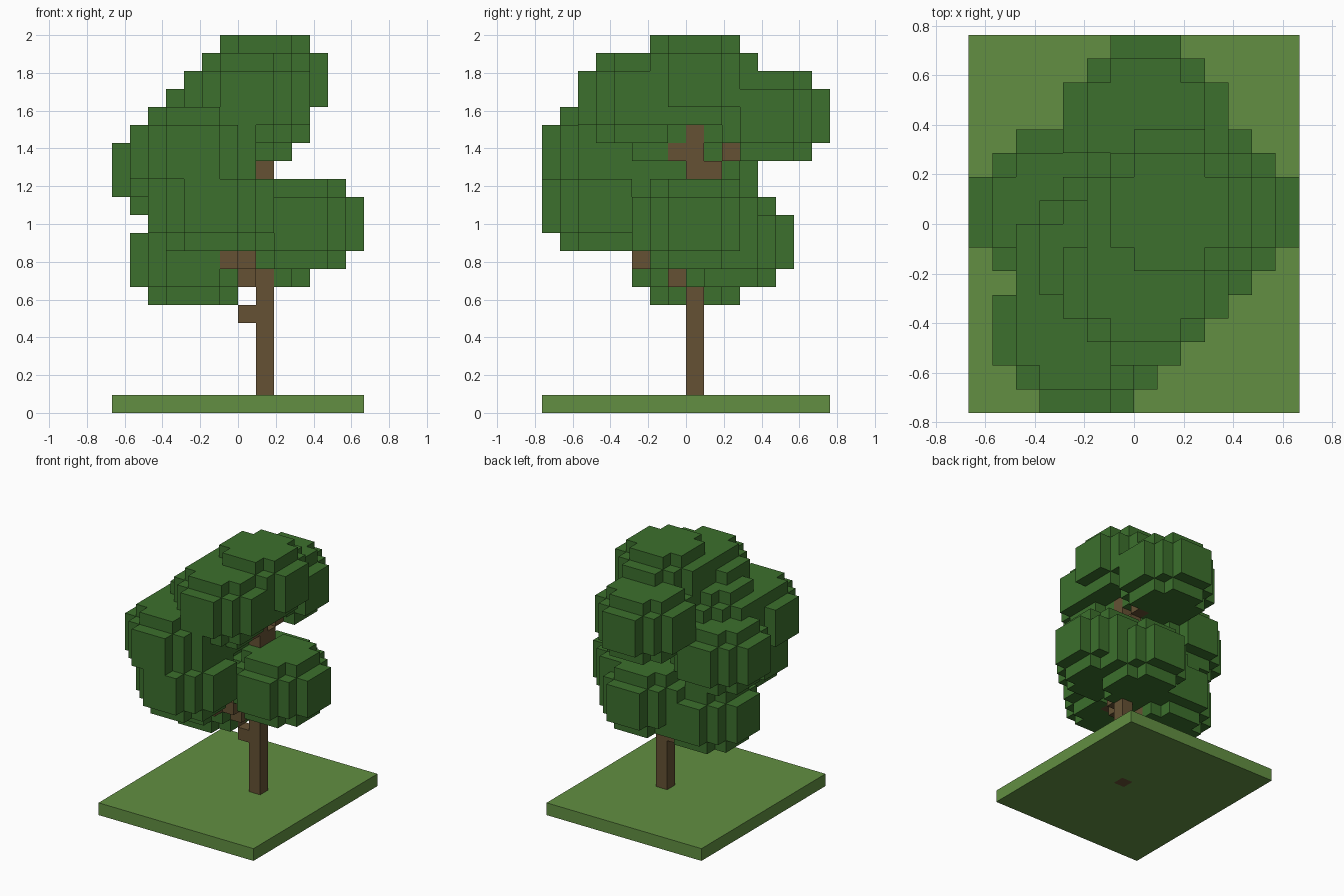
import bpy
import bmesh
from mathutils import Vector

if "Cube" in bpy.data.objects:
    bpy.data.objects.remove(bpy.data.objects["Cube"], do_unlink=True)

# Grid of small cubes: 14 wide, 16 deep, 21 high
NX, NY, NZ = 14, 16, 21
CELL = 2 / NZ
SIDES = [Vector(d) for d in ((1, 0, 0), (-1, 0, 0), (0, 1, 0),
                             (0, -1, 0), (0, 0, 1), (0, 0, -1))]


def make_material(name, colour):
    mat = bpy.data.materials.new(name)
    mat.use_nodes = True
    mat.diffuse_color = (*colour, 1)
    mat.node_tree.nodes["Principled BSDF"].inputs["Base Color"].default_value = (*colour, 1)
    return mat


def clump(x, y, z):
    """Rounded leaf clump, given its middle cell."""
    cells = set()
    for dz in range(-2, 3):
        limit = 5 if abs(dz) == 2 else 10
        for dx in range(-3, 4):
            for dy in range(-3, 4):
                if dx * dx + dy * dy <= limit:
                    cells.add((x + dx, y + dy, z + dz))
    return cells


def branch(start, end):
    """Stepped line of cells from start to end."""
    a, b = Vector(start), Vector(end)
    steps = int(max(abs(c) for c in b - a))
    return {tuple(round(c) for c in a.lerp(b, s / steps)) for s in range(steps + 1)}


def build(name, cells, solid, mat):
    """Mesh of the cell faces that are not covered by other cells."""
    bm = bmesh.new()
    origin = Vector((NX / 2, NY / 2, 0))
    for cell in sorted(cells):
        centre = Vector(cell) + Vector((0.5, 0.5, 0.5)) - origin
        for n in SIDES:
            if tuple(int(c) for c in Vector(cell) + n) in solid:
                continue
            u = Vector((n.y, n.z, n.x))
            w = n.cross(u)
            corners = (-u - w, u - w, u + w, w - u)
            bm.faces.new([bm.verts.new((centre + (n + c) / 2) * CELL) for c in corners])
    bmesh.ops.remove_doubles(bm, verts=bm.verts, dist=CELL / 100)
    mesh = bpy.data.meshes.new(name)
    bm.to_mesh(mesh)
    bm.free()
    mesh.materials.append(mat)
    obj = bpy.data.objects.new(name, mesh)
    bpy.context.collection.objects.link(obj)


# Trunk and branches
trunk = {(8, 8, k) for k in range(19)}
limbs = (branch((8, 8, 4), (4, 8, 8))
         | branch((8, 8, 6), (5, 3, 10))
         | branch((8, 8, 12), (7, 12, 16))
         | branch((8, 8, 13), (7, 5, 17))) - trunk

# Leaf clumps, from the crown down
leaves = set()
for middle in ((8, 8, 18), (7, 5, 17), (7, 12, 16), (5, 6, 15), (4, 3, 14),
               (3, 8, 13), (5, 3, 11), (10, 8, 10), (8, 10, 9), (4, 8, 8)):
    leaves |= clump(*middle)
leaves -= trunk | limbs

# Ground slab around the trunk foot
ground = {(i, j, 0) for i in range(NX) for j in range(NY)} - trunk

solid = trunk | limbs | leaves | ground
bark = make_material("bark_brown", (0.130, 0.083, 0.034))
leaf = make_material("leaf_green", (0.045, 0.162, 0.026))
grass = make_material("grass_green", (0.122, 0.275, 0.054))

build("ground", ground, solid, grass)
build("trunk", trunk, solid, bark)
build("branches", limbs, solid, bark)
build("canopy", leaves, solid, leaf)
